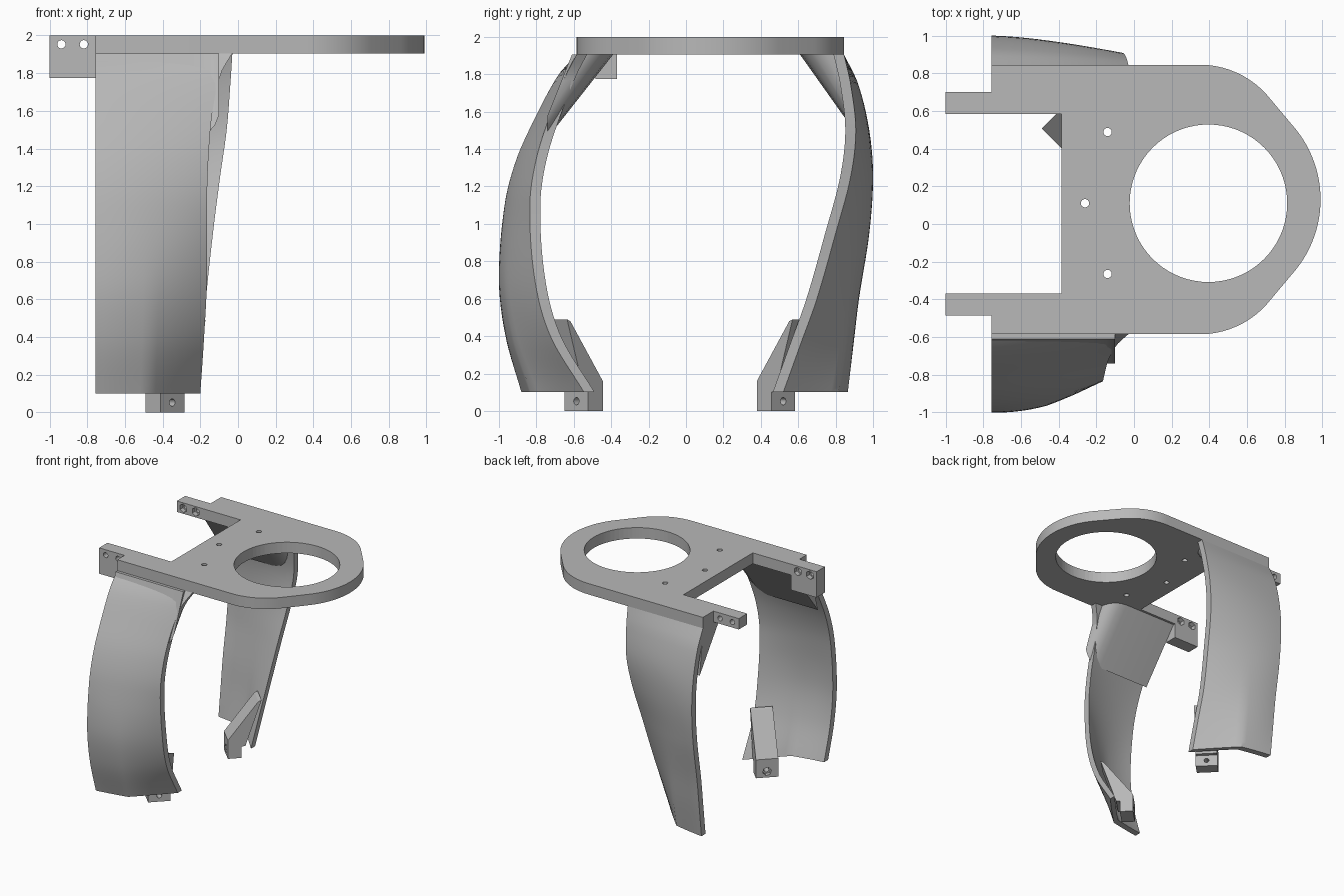
import bpy, bmesh, math
from mathutils import Vector, Matrix

if "Cube" in bpy.data.objects:
    bpy.data.objects.remove(bpy.data.objects["Cube"])

grey = bpy.data.materials.new("plain grey")
grey.use_nodes = True
colour = (0.48, 0.48, 0.48, 1)
grey.diffuse_color = colour
grey.node_tree.nodes["Principled BSDF"].inputs["Base Color"].default_value = colour

TOP, UNDER = 2.0, 1.905
BACK_X = -0.755


def finish(name, bm, smooth=True):
    bmesh.ops.recalc_face_normals(bm, faces=bm.faces)
    mesh = bpy.data.meshes.new(name)
    bm.to_mesh(mesh)
    bm.free()
    obj = bpy.data.objects.new(name, mesh)
    bpy.context.collection.objects.link(obj)
    mesh.materials.append(grey)
    if smooth:
        shade(obj)
    return obj


def shade(obj):
    bpy.ops.object.select_all(action="DESELECT")
    obj.select_set(True)
    bpy.context.view_layer.objects.active = obj
    bpy.ops.object.shade_smooth_by_angle(angle=math.radians(30))


def loft(bm, rings):
    """Skin closed rings of equal length and cap both ends."""
    rows = [[bm.verts.new(p) for p in ring] for ring in rings]
    n = len(rows[0])
    for a, b in zip(rows, rows[1:]):
        for i in range(n):
            j = (i + 1) % n
            bm.faces.new((a[i], a[j], b[j], b[i]))
    bm.faces.new(rows[0])
    bm.faces.new(rows[-1])


def add_drill(bm, centre, axis, radius, depth, sides=24):
    turn = Vector((0, 0, 1)).rotation_difference(Vector(axis)).to_matrix().to_4x4()
    bmesh.ops.create_cone(bm, cap_ends=True, segments=sides, radius1=radius, radius2=radius,
                          depth=depth, matrix=Matrix.Translation(centre) @ turn)


def cut(obj, drills):
    """Subtract each drill in turn, then discard the cutters."""
    for args in drills:
        bm = bmesh.new()
        add_drill(bm, *args)
        cutter = finish("cutter", bm, False)
        cutter.hide_render = True
        mod = obj.modifiers.new("hole", "BOOLEAN")
        mod.operation, mod.solver, mod.object = "DIFFERENCE", "EXACT", cutter
        bpy.context.view_layer.objects.active = obj
        bpy.ops.object.modifier_apply(modifier=mod.name)
        bpy.data.objects.remove(cutter)
    shade(obj)


def arc(cx, cy, r, start, end, steps):
    return [(cx + r * math.cos(math.radians(start + (end - start) * i / steps)),
             cy + r * math.sin(math.radians(start + (end - start) * i / steps)))
            for i in range(steps + 1)]


# Top plate: rounded nose, two rear arms, large opening and screw holes
MID = 0.13
nose = arc(0.35, 0.37, 0.475, 90, 42, 10) + arc(0.395, MID, 0.595, 38, 0, 12)
nose += [(x, 2 * MID - y) for x, y in reversed(nose[:-1])]
outline = nose + [(BACK_X, -0.585), (BACK_X, -0.485), (-1, -0.485), (-1, -0.37),
                  (-0.385, -0.37), (-0.385, 0.585), (-1, 0.585), (-1, 0.70),
                  (BACK_X, 0.70), (BACK_X, 0.845)]
bm = bmesh.new()
loft(bm, [[(x, y, z) for x, y in outline] for z in (UNDER, TOP)])
plate = finish("top_plate", bm)
drills = [((0.395, 0.11, 1.95), (0, 0, 1), 0.418, 0.4, 72)]
for x, y in ((-0.14, 0.488), (-0.26, 0.11), (-0.14, -0.265)):
    drills.append(((x, y, 1.95), (0, 0, 1), 0.022, 0.4))
for x in (-0.937, -0.818):
    drills.append(((x, 0.1, 1.953), (0, 1, 0), 0.022, 2))
    # hexagonal nut recesses on the inner arm faces
    for y in (-0.37, 0.585):
        drills.append(((x, y, 1.953), (0, 1, 0), 0.037, 0.08, 6))
cut(plate, drills)

# Deep tab under the front arm
bm = bmesh.new()
loft(bm, [[(x, y, z) for x, y in ((-1, -0.485), (BACK_X, -0.485), (BACK_X, -0.37), (-1, -0.37))]
          for z in (1.775, UNDER)])
finish("front_arm_tab", bm)


def spline(rows, z):
    """Smooth interpolation of control rows sorted by falling height."""
    k = next((i for i in range(len(rows) - 1) if z >= rows[i + 1][0]), len(rows) - 2)
    p0, p1, p2, p3 = (rows[min(max(k + d, 0), len(rows) - 1)] for d in (-1, 0, 1, 2))
    t = (z - p1[0]) / (p2[0] - p1[0])
    out = []
    for i in range(1, len(p1)):
        m1 = (p2[i] - p0[i]) / (p2[0] - p0[0]) * (p2[0] - p1[0])
        m2 = (p3[i] - p1[i]) / (p3[0] - p1[0]) * (p2[0] - p1[0])
        out.append((2*t**3 - 3*t**2 + 1) * p1[i] + (t**3 - 2*t**2 + t) * m1
                   + (3*t**2 - 2*t**3) * p2[i] + (t**3 - t**2) * m2)
    return out


def leg(name, rows, side, wall=0.056, levels=40, columns=14):
    """Curved shell; each row is height, free edge x, then y at rear, middle and free edge."""
    bm = bmesh.new()
    rings = []
    for i in range(levels + 1):
        z = UNDER + (0.1 - UNDER) * i / levels
        edge, ya, yb, yc = spline(rows, z)
        crease = max(0, 1 - z / 0.9)
        outer = []
        for j in range(columns + 1):
            t = j / columns
            curve = ya*(2*t - 1)*(t - 1) + 4*yb*t*(1 - t) + yc*t*(2*t - 1)
            bent = ya + (yb - ya)*2*t if t < 0.5 else yb + (yc - yb)*(2*t - 1)
            outer.append((BACK_X + (edge - BACK_X) * t, curve + (bent - curve) * crease, z))
        inner = [(x, y - side * wall, h) for x, y, h in reversed(outer)]
        rings.append(outer + inner)
    loft(bm, rings)
    finish(name, bm)


# Two legs, bulging outwards and creased towards the foot
leg("front_leg", [(1.905, -0.03, -0.585, -0.585, -0.585), (1.8, -0.09, -0.68, -0.665, -0.64),
                  (1.6, -0.135, -0.79, -0.765, -0.72), (1.35, -0.157, -0.905, -0.87, -0.80),
                  (1.1, -0.165, -0.97, -0.93, -0.835), (0.7, -0.165, -1.0, -0.963, -0.808),
                  (0.4, -0.18, -0.965, -0.925, -0.725), (0.1, -0.2, -0.88, -0.83, -0.545)], -1)
leg("back_leg", [(1.905, -0.03, 0.845, 0.845, 0.845), (1.75, -0.04, 0.92, 0.905, 0.88),
                 (1.5, -0.06, 0.98, 0.96, 0.908), (1.25, -0.095, 1.0, 0.965, 0.88),
                 (0.95, -0.133, 0.98, 0.93, 0.80), (0.6, -0.17, 0.925, 0.88, 0.70),
                 (0.35, -0.185, 0.895, 0.85, 0.61), (0.1, -0.2, 0.865, 0.815, 0.52)], 1)


# Gussets filling the corner between plate and leg, rounded off at the free end
def gusset(name, inner, root, tip):
    stations = [(BACK_X, 1), (-0.25, 1), (-0.19, 0.95), (-0.15, 0.84), (-0.12, 0.66), (-0.1, 0.4)]
    bm = bmesh.new()
    loft(bm, [[(x, root + (inner - root) * k, UNDER), (x, root, UNDER),
               (x, tip[0], tip[1] + (1 - k) * 0.2)] for x, k in stations])
    finish(name, bm)


gusset("front_gusset", -0.39, -0.61, (-0.74, 1.46))
gusset("back_gusset", 0.61, 0.84, (0.89, 1.51))


# Feet: diagonal blocks that ramp up into the leg wall
def foot(name, flip):
    place = (lambda x, y: (x, -0.066 - y)) if flip else (lambda x, y: (x, y))
    d = math.sqrt(0.5)
    profile = [(0, 0), (0.11, 0), (0.11, 0.1), (0.14, 0.1), (0.27, 0.49), (0.245, 0.48), (0, 0.16)]
    bm = bmesh.new()
    loft(bm, [[(*place(x + s * d, y - s * d), z) for s, z in profile]
              for x, y in ((-0.363, -0.445), (-0.49, -0.572))])
    block = finish(name, bm)
    axis = (d, d if flip else -d, 0)
    centre = (*place(-0.427, -0.508), 0.052)
    cut(block, [(centre, axis, 0.02, 0.5), (centre, axis, 0.036, 0.07, 6)])


foot("front_foot", False)
foot("back_foot", True)
